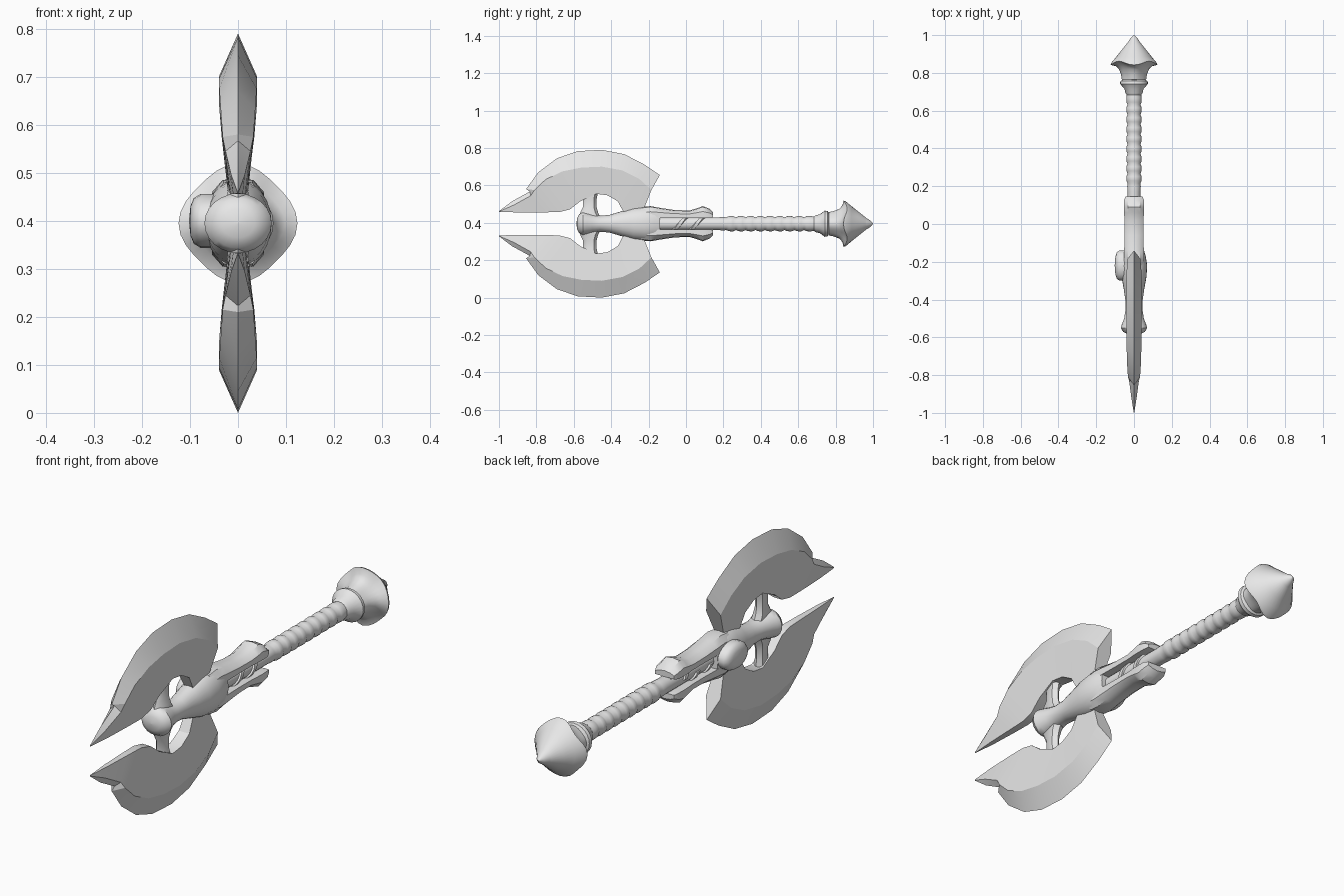
import bpy, bmesh, math

ZC = 0.395  # height of the long axis
steel = bpy.data.materials.new("grey_steel")
steel.diffuse_color = (0.8, 0.8, 0.8, 1)


def loft(name, rings, angle=30):
    """Skin closed rings of points (x, y, z relative to axis) and cap the ends."""
    bm = bmesh.new()
    rows = [[bm.verts.new((x, y, z + ZC)) for x, y, z in r] for r in rings]
    n = len(rows[0])
    for a, b in zip(rows, rows[1:]):
        for i in range(n):
            j = (i + 1) % n
            bm.faces.new((a[i], a[j], b[j], b[i]))
    bm.faces.new(rows[0])
    bm.faces.new(rows[-1])
    bmesh.ops.recalc_face_normals(bm, faces=bm.faces)
    me = bpy.data.meshes.new(name)
    bm.to_mesh(me)
    bm.free()
    ob = bpy.data.objects.new(name, me)
    bpy.context.collection.objects.link(ob)
    me.materials.append(steel)
    bpy.ops.object.select_all(action='DESELECT')
    ob.select_set(True)
    bpy.context.view_layer.objects.active = ob
    bpy.ops.object.shade_smooth_by_angle(angle=math.radians(angle))
    return ob


def turned(name, profile, n=24, angle=40):
    """Profile rows: y, radius in x, radius in z, four-point lobe, point droop."""
    rings = []
    for row in profile:
        y, rx, rz, lobe, droop = (tuple(row) + (0, 0))[:5]
        ring = []
        for i in range(n):
            a = 2 * math.pi * i / n
            c = math.cos(4 * a)
            k = 1 + lobe * c
            ring.append((rx * k * math.cos(a), y - droop * c, rz * k * math.sin(a)))
        rings.append(ring)
    return loft(name, rings, angle)


# Head: rounded front knob, waist and swelling socket
turned("head_socket", [
    (-.586, .001, .001), (-.582, .035, .03), (-.57, .058, .052), (-.55, .07, .062),
    (-.53, .064, .058), (-.50, .052, .05), (-.46, .046, .043), (-.41, .045, .047),
    (-.34, .055, .068), (-.28, .066, .085), (-.22, .07, .092), (-.17, .062, .088),
    (-.14, .053, .08)])

# Shaft and ribbed grip
grip = [(-.16, .034, .034), (.17, .034, .034), (.2, .036, .036)]
for k in range(9):
    y = .215 + .052 * k
    grip += [(y, .034, .034), (y + .014, .040, .040), (y + .036, .041, .041)]
turned("shaft_grip", grip + [(.70, .036, .036)], 20, 60)

# Pommel: collar, flared cup and pointed cap
turned("pommel_collar", [
    (.68, .036, .036), (.695, .046, .046), (.715, .05, .05), (.742, .074, .07),
    (.757, .072, .068), (.768, .052, .052), (.79, .05, .05)])
turned("pommel_cap", [
    (.76, .05, .05), (.765, .062, .06, .04), (.79, .064, .064, .06),
    (.82, .075, .075, .06), (.84, .092, .092, .06, .004), (.852, .118, .118, .05, .01),
    (.862, .114, .114, .05, .008), (.885, .092, .092, .02), (.92, .066, .066),
    (.96, .034, .034), (.965, .030, .030), (.985, .018, .018), (1.0, .001, .001)], 32, 35)

# Round boss on the left side of the socket
boss = []
for d, s in ((-.05, 1), (-.078, 1), (-.092, .85), (-.099, .55), (-.102, .05)):
    boss.append([(d, -.22 + .08 * s * math.cos(i * math.pi / 10),
                  .005 + .056 * s * math.sin(i * math.pi / 10)) for i in range(20)])
loft("side_boss", boss, 40)

# Blade columns: outer edge, ridge, inner edge (y, z), then half thicknesses
columns = [
    (-1.0, .462, -1.0, .460, -1.0, .457, .001, .001),
    (-.93, .515, -.92, .495, -.89, .456, .014, .010),
    (-.835, .567, -.83, .545, -.76, .456, .026, .015),
    (-.855, .580, -.81, .575, -.68, .457, .032, .017),
    (-.79, .670, -.75, .632, -.62, .472, .036, .020),
    (-.69, .745, -.66, .675, -.565, .515, .039, .024),
    (-.58, .783, -.56, .695, -.48, .555, .040, .027),
    (-.45, .790, -.45, .700, -.42, .547, .040, .027),
    (-.33, .767, -.34, .680, -.365, .515, .040, .025),
    (-.22, .710, -.25, .635, -.33, .450, .039, .020),
    (-.14, .655, -.185, .575, -.235, .450, .034, .018)]

# Prong stations: y, inner z, outer z, half width
stations = [(-.24, .02, .088, .050), (-.19, .028, .094, .052), (-.14, .030, .085, .052),
            (-.06, .030, .073, .050), (.02, .030, .071, .050), (.06, .030, .083, .053),
            (.09, .030, .094, .054), (.125, .030, .080, .053), (.145, .034, .060, .045)]

for side, s in (("upper", 1), ("lower", -1)):
    rings = []
    for oy, oz, ry, rz, iy, iz, rt, it in columns:
        o, r, i = (s * (v - ZC) for v in (oz, rz, iz))
        rings.append([(0, oy, o), (rt, ry, r), (it, iy, i), (-it, iy, i), (-rt, ry, r)])
    loft(side + "_blade", rings, 25)

    # Slim arm joining blade to the waist
    arm = []
    for z, y0, y1, t in ((.02, -.575, -.45, .024), (.06, -.565, -.47, .022),
                         (.09, -.55, -.478, .018), (.13, -.55, -.478, .018),
                         (.17, -.55, -.47, .022)):
        m = (y0 + y1) / 2
        arm.append([(0, y0, s * z), (t, y0 + .02, s * z), (t, y1 - .015, s * z),
                    (0, y1, s * z), (-t, y1 - .015, s * z), (-t, y0 + .02, s * z)])
    loft(side + "_arm", arm, 50)

    # Prong clasping the shaft
    prong = []
    for y, a, b, w in stations:
        m = a + (b - a) * .55
        prong.append([(w, y, s * a), (w, y, s * m), (w * .6, y, s * (b - .004)), (0, y, s * b),
                      (-w * .6, y, s * (b - .004)), (-w, y, s * m), (-w, y, s * a)])
    loft(side + "_prong", prong, 35)

# Slanted straps wound around the shaft between the prongs
for k, start in enumerate((-.12, -.03)):
    rings = []
    for i in range(25):
        a = math.pi * (i / 12 - 1)
        y = start + .022 * (i / 3)
        if y > .13:
            break
        c, d = math.cos(a), math.sin(a)
        rings.append([(r * c, y + w, r * d) for r, w in
                      ((.030, -.014), (.041, -.010), (.041, .010), (.030, .014))])
    loft("shaft_strap_%d" % (k + 1), rings, 40)
